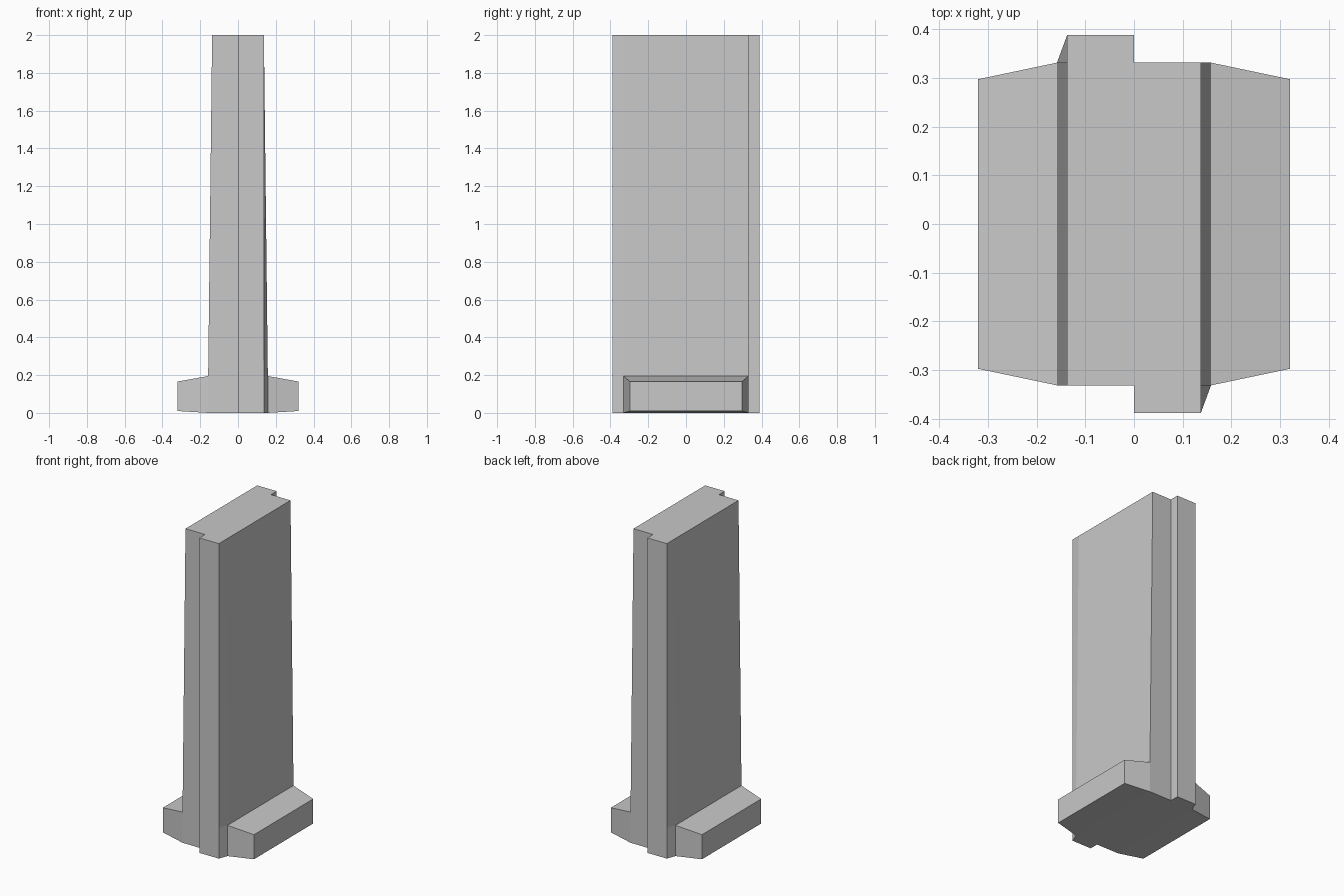
import bpy, bmesh
from mathutils import Vector

if "Cube" in bpy.data.objects:
    bpy.data.objects.remove(bpy.data.objects["Cube"])

HEIGHT, FOOT_TOP = 2.0, 0.195
TONGUE_X, BASE_X = 0.137, 0.158
BODY_Y, TONGUE_Y = 0.331, 0.388

grey = bpy.data.materials.new("concrete grey")
grey.diffuse_color = (0.58, 0.58, 0.58, 1)
grey.use_nodes = True
grey.node_tree.nodes["Principled BSDF"].inputs["Base Color"].default_value = grey.diffuse_color


def section(side_x):
    """Plan outline: half of it, then the same half turned by 180 degrees."""
    half = [(0, -BODY_Y), (0, -TONGUE_Y), (TONGUE_X, -TONGUE_Y),
            (side_x, -BODY_Y), (side_x, BODY_Y)]
    return half + [(-x, -y) for x, y in half]


# Upright slab: straight at the foot, then tapering to the top
bm = bmesh.new()
levels = [(0, BASE_X), (FOOT_TOP, BASE_X), (HEIGHT, TONGUE_X)]
rings = [[bm.verts.new((x, y, z)) for x, y in section(w)] for z, w in levels]
for low, high in zip(rings, rings[1:]):
    for i in range(len(low)):
        j = (i + 1) % len(low)
        bm.faces.new((low[i], low[j], high[j], high[i]))
bm.faces.new(rings[0][::-1])
bm.faces.new(rings[-1])

# Feet: pull out the two lower side faces and shrink their ends
bm.normal_update()
sides = [f for f in bm.faces
         if abs(f.normal.x) > 0.99 and f.calc_center_median().z < FOOT_TOP
         and abs(f.calc_center_median().x) > 0.15
         and abs(f.calc_center_median().y) < 0.01]
for face in sides:
    s = 1 if face.normal.x > 0 else -1
    end = bmesh.ops.extrude_discrete_faces(bm, faces=[face])["faces"][0]
    for v in end.verts:
        v.co = Vector((s * 0.32,
                       0.297 if v.co.y > 0 else -0.297,
                       0.166 if v.co.z > 0.1 else 0.01))

bmesh.ops.recalc_face_normals(bm, faces=bm.faces)
mesh = bpy.data.meshes.new("barrier_wall")
bm.to_mesh(mesh)
bm.free()
mesh.materials.append(grey)
wall = bpy.data.objects.new("barrier_wall", mesh)
bpy.context.collection.objects.link(wall)
